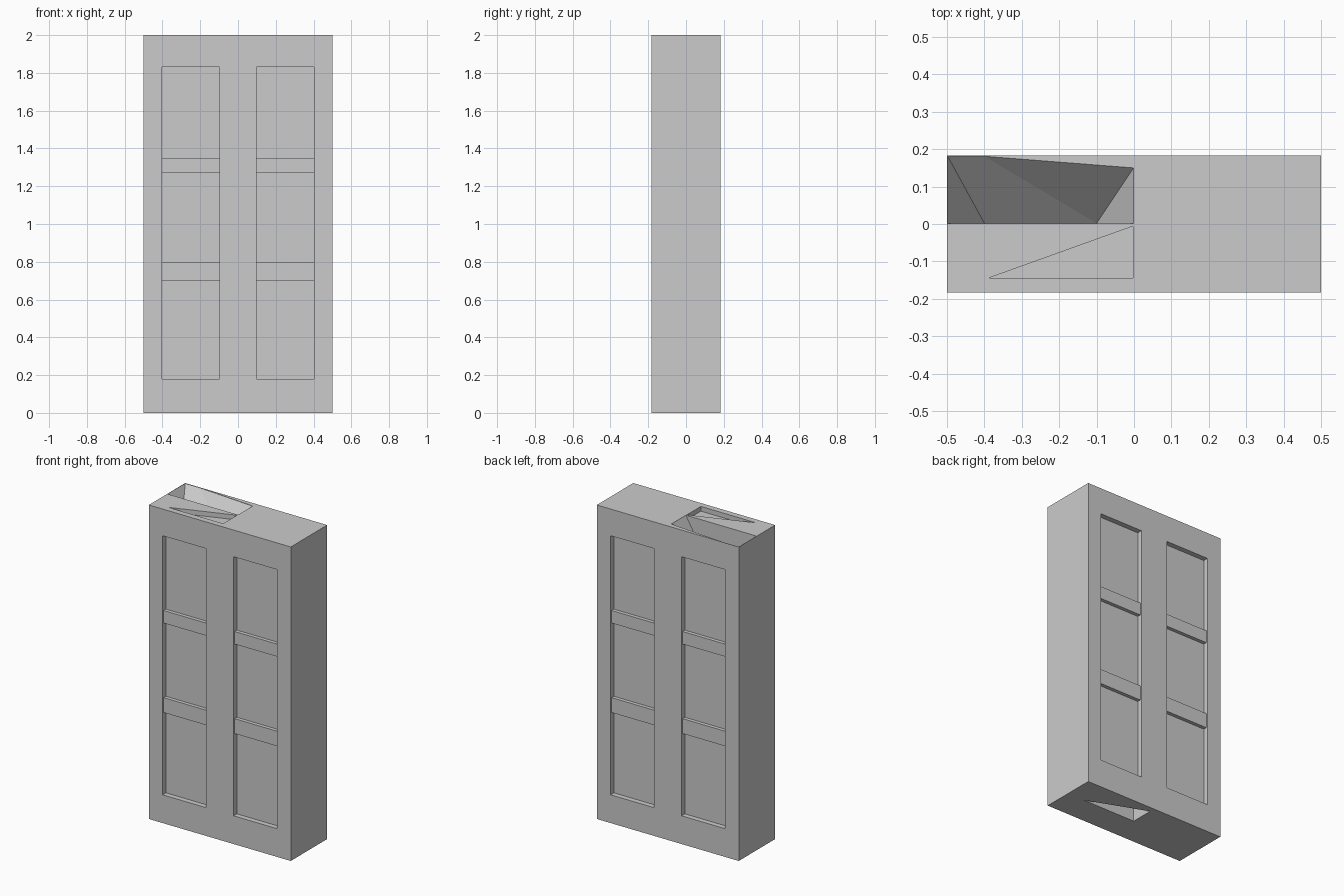
import bpy, bmesh

if "Cube" in bpy.data.objects:
    bpy.data.objects.remove(bpy.data.objects["Cube"])

HALF_D = 0.183      # half thickness of the slab
PANEL_Y = 0.15      # depth plane of the sunken panels
RAIL_Y = 0.173      # front plane of the cross rails


def mesh_object(name, bm):
    bmesh.ops.recalc_face_normals(bm, faces=bm.faces)
    me = bpy.data.meshes.new(name)
    bm.to_mesh(me)
    bm.free()
    ob = bpy.data.objects.new(name, me)
    bpy.context.collection.objects.link(ob)
    return ob


def box(name, x0, x1, y0, y1, z0, z1):
    bm = bmesh.new()
    bmesh.ops.create_cube(bm, size=1)
    for v in bm.verts:
        v.co = (x1 if v.co.x > 0 else x0,
                y1 if v.co.y > 0 else y0,
                z1 if v.co.z > 0 else z0)
    return mesh_object(name, bm)


def hull(name, points):
    bm = bmesh.new()
    for p in points:
        bm.verts.new(p)
    bmesh.ops.convex_hull(bm, input=bm.verts)
    return mesh_object(name, bm)


def cut(target, cutter):
    cutter.hide_render = True
    mod = target.modifiers.new("cut", 'BOOLEAN')
    mod.operation = 'DIFFERENCE'
    mod.solver = 'EXACT'
    mod.object = cutter
    bpy.context.view_layer.objects.active = target
    bpy.ops.object.modifier_apply(modifier=mod.name)
    bpy.data.objects.remove(cutter)


# Door slab
slab = box("door_slab", -0.5, 0.5, -HALF_D, HALF_D, 0, 2)

# Sunken panel columns on both faces, each crossed by two slightly recessed rails
for side in (-1, 1):
    for sx in (-1, 1):
        x0, x1 = sorted((sx * 0.097, sx * 0.403))
        y0, y1 = sorted((side * PANEL_Y, side * 0.3))
        cut(slab, box("panel_cutter", x0, x1, y0, y1, 0.18, 1.83))
        y0, y1 = sorted((side * PANEL_Y, side * RAIL_Y))
        for z0, z1 in ((0.70, 0.795), (1.27, 1.35)):
            box("cross_rail", x0, x1, y0, y1, z0, z1)

# Open hollow in the back left quarter of the top edge
rim = [(-0.498, 0.181), (-0.4, 0.181), (-0.001, 0.15), (-0.001, 0.002), (-0.498, 0.002)]
cut(slab, hull("top_back_cutter",
               [(x, y, z) for x, y in rim for z in (1.998, 2.1)]
               + [(-0.4, 0.002, 1.83), (-0.1, 0.002, 1.83)]))

# Shallow triangular notch in the front left quarter of the top edge
tri = [(-0.003, -0.006), (-0.003, -0.145), (-0.39, -0.145)]
cut(slab, hull("top_front_cutter",
               [(x, y, z) for x, y in tri for z in (1.97, 2.1)]))

# Triangular notch in the underside
tri = [(0.38, 0.0), (0.002, 0.0), (0.002, 0.148)]
cut(slab, hull("bottom_cutter",
               [(x, y, z) for x, y in tri for z in (-0.1, 0.1)]))
